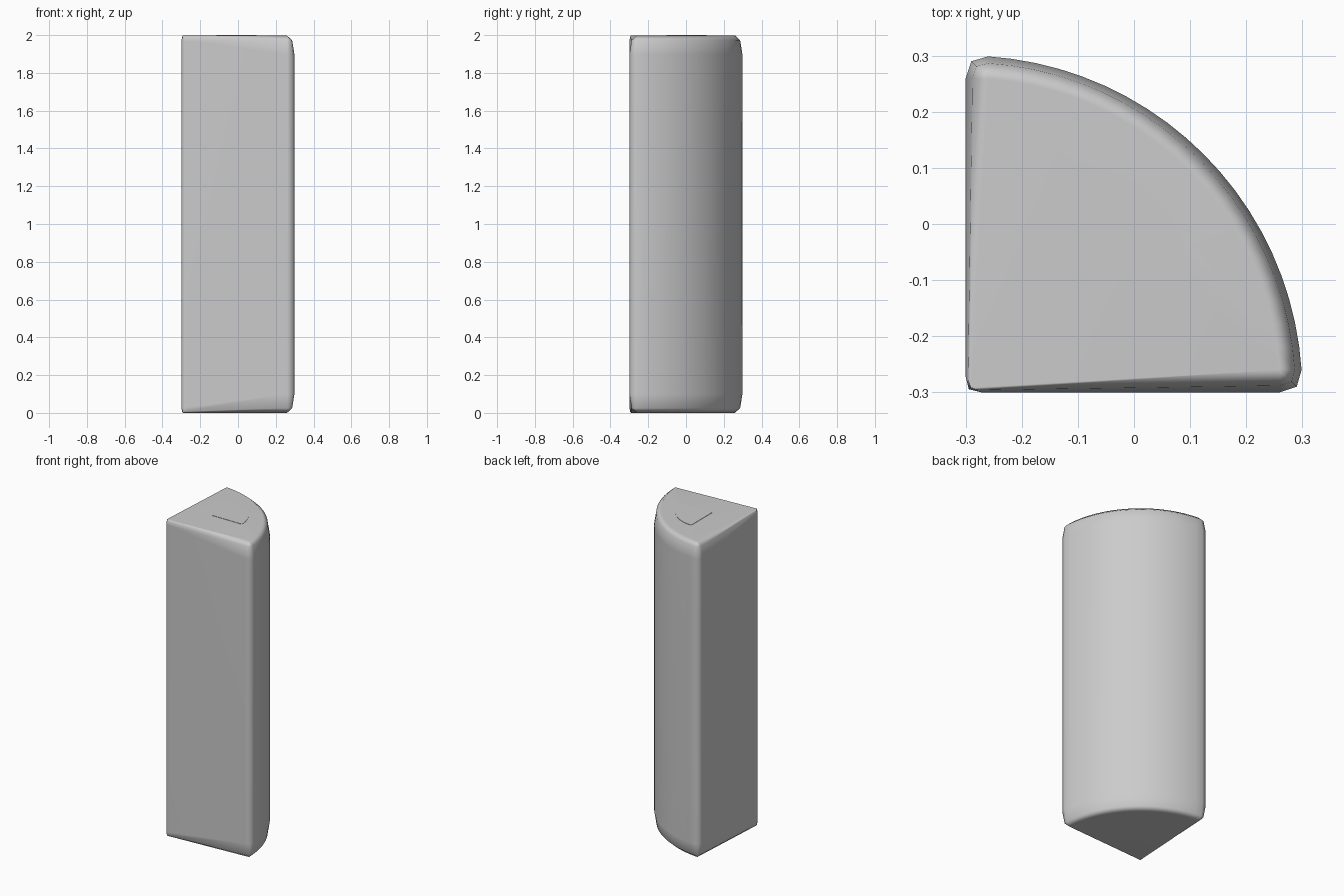
import bpy, bmesh, math

if "Cube" in bpy.data.objects:
    bpy.data.objects.remove(bpy.data.objects["Cube"])

R, H, N = 0.6, 2.0, 20          # sector radius, height, arc steps
TOP = H - 0.002                 # the inlay rises to the full height


def sector(r, inset, corner_inset, cut, corner_cut):
    """Quarter-round outline with eased corners: list of (x, y, weight)."""
    ox = oy = -0.3
    r2 = r - inset
    k = corner_inset
    # square inner corner
    pts = [(k, k + corner_cut, .3),
           (k + .2 * corner_cut, k + .2 * corner_cut, .3),
           (k + corner_cut, k, .3)]
    # eased tip between the straight side and the arc
    tip = [(r2 - cut, inset, 1), (r2 - .25 * cut, inset + .25 * cut, 1)]
    pts += tip
    a0 = math.asin((inset + cut) / r2)
    for i in range(N + 1):
        a = a0 + (math.pi / 2 - 2 * a0) * i / N
        pts.append((r2 * math.cos(a), r2 * math.sin(a), 1))
    pts += [(y, x, w) for x, y, w in reversed(tip)]
    return [(x + ox, y + oy, w) for x, y, w in pts]


def loft(name, rings):
    bm = bmesh.new()
    loops = [[bm.verts.new(p) for p in ring] for ring in rings]
    n = len(loops[0])
    for a, b in zip(loops, loops[1:]):
        for i in range(n):
            j = (i + 1) % n
            bm.faces.new((a[i], a[j], b[j], b[i]))
    bm.faces.new(loops[0][::-1])
    bm.faces.new(loops[-1])
    bmesh.ops.remove_doubles(bm, verts=bm.verts, dist=0.0008)
    bmesh.ops.recalc_face_normals(bm, faces=bm.faces)
    me = bpy.data.meshes.new(name)
    bm.to_mesh(me)
    bm.free()
    ob = bpy.data.objects.new(name, me)
    bpy.context.collection.objects.link(ob)
    bpy.ops.object.select_all(action='DESELECT')
    ob.select_set(True)
    bpy.context.view_layer.objects.active = ob
    return ob


# Column: easing is wide along the arc and narrow at the square corner
steps = [(.04, .008, .002, .004, 0),
         (.012, .004, .028, .018, .025),
         (0, 0, .04, .028, .1)]
bottom, top = [], []
for inset, k, cut, kcut, drop in steps:
    prof = sector(R, inset, k, cut, kcut)
    bottom.append([(x, y, drop * w) for x, y, w in prof])
    top.insert(0, [(x, y, TOP - drop * w) for x, y, w in prof])
column = loft("quarter_round_column", bottom + top)
bpy.ops.object.shade_smooth_by_angle(angle=math.radians(65))
wn = column.modifiers.new("face_weighting", 'WEIGHTED_NORMAL')
wn.keep_sharp = True

# Inlay: thin darker quarter-round plate on the top
plate = sector(0.212, 0, 0, .006, .006)
inlay = loft("top_inlay", [[(x + .187, y + .197, z) for x, y, w in plate]
                           for z in (TOP - .001, H)])
mat = bpy.data.materials.new("dark_grey")
mat.diffuse_color = (0.55, 0.55, 0.55, 1)
mat.use_nodes = True
mat.node_tree.nodes["Principled BSDF"].inputs["Base Color"].default_value = mat.diffuse_color
inlay.data.materials.append(mat)
